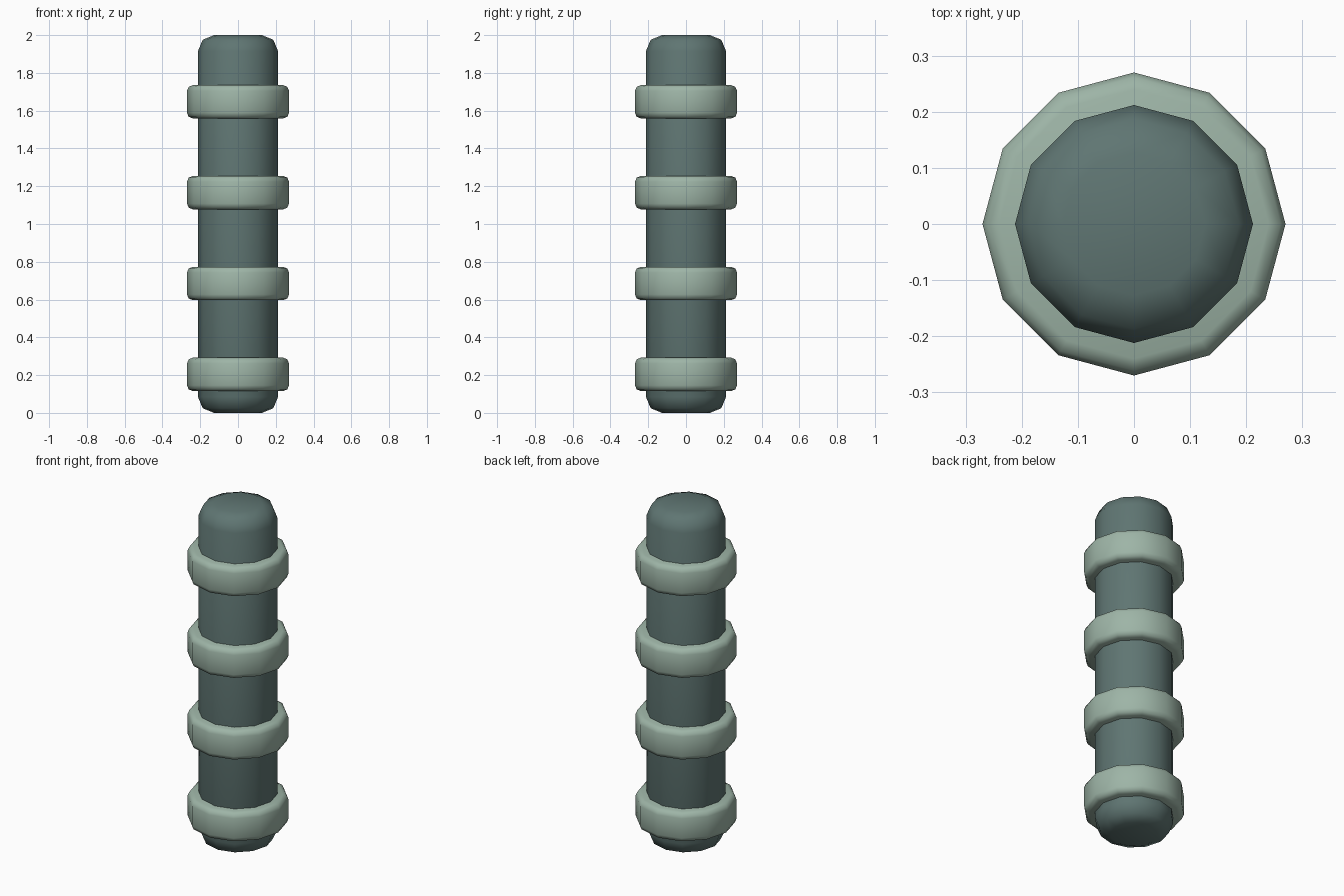
import bpy, math

if "Cube" in bpy.data.objects:
    bpy.data.objects.remove(bpy.data.objects["Cube"])

SIDES = 12

def material(name, color):
    m = bpy.data.materials.new(name)
    m.diffuse_color = (*color, 1)
    m.use_nodes = True
    m.node_tree.nodes["Principled BSDF"].inputs["Base Color"].default_value = m.diffuse_color
    return m

def rounded_cylinder(name, radius, z0, z1, bevel, mat):
    """12-sided smooth cylinder with two-step rounded rims, turned from a profile."""
    k = 1 - math.sqrt(0.5)
    rim = [(radius - bevel, 0), (radius - bevel * k, bevel * k), (radius, bevel)]
    profile = [(r, z0 + h) for r, h in rim] + [(r, z1 - h) for r, h in reversed(rim)]
    verts = [(r * math.cos(2 * math.pi * i / SIDES), r * math.sin(2 * math.pi * i / SIDES), z)
             for r, z in profile for i in range(SIDES)]
    faces = []
    for j in range(len(profile) - 1):
        a, b = j * SIDES, (j + 1) * SIDES
        for i in range(SIDES):
            n = (i + 1) % SIDES
            faces.append((a + i, a + n, b + n, b + i))
    last = (len(profile) - 1) * SIDES
    faces.append(tuple(reversed(range(SIDES))))
    faces.append(tuple(range(last, last + SIDES)))
    me = bpy.data.meshes.new(name)
    me.from_pydata(verts, [], faces)
    me.shade_smooth()
    me.materials.append(mat)
    ob = bpy.data.objects.new(name, me)
    bpy.context.collection.objects.link(ob)
    return ob

dark = material("dark_green_grey", (0.115, 0.18, 0.17))
pale = material("pale_green", (0.34, 0.46, 0.385))

# central post
rounded_cylinder("post", 0.212, 0, 2, 0.085, dark)

# four evenly spaced bands
for i in range(4):
    mid = 0.204 + 0.481 * i
    rounded_cylinder(f"band_{i + 1}", 0.27, mid - 0.088, mid + 0.088, 0.03, pale)
